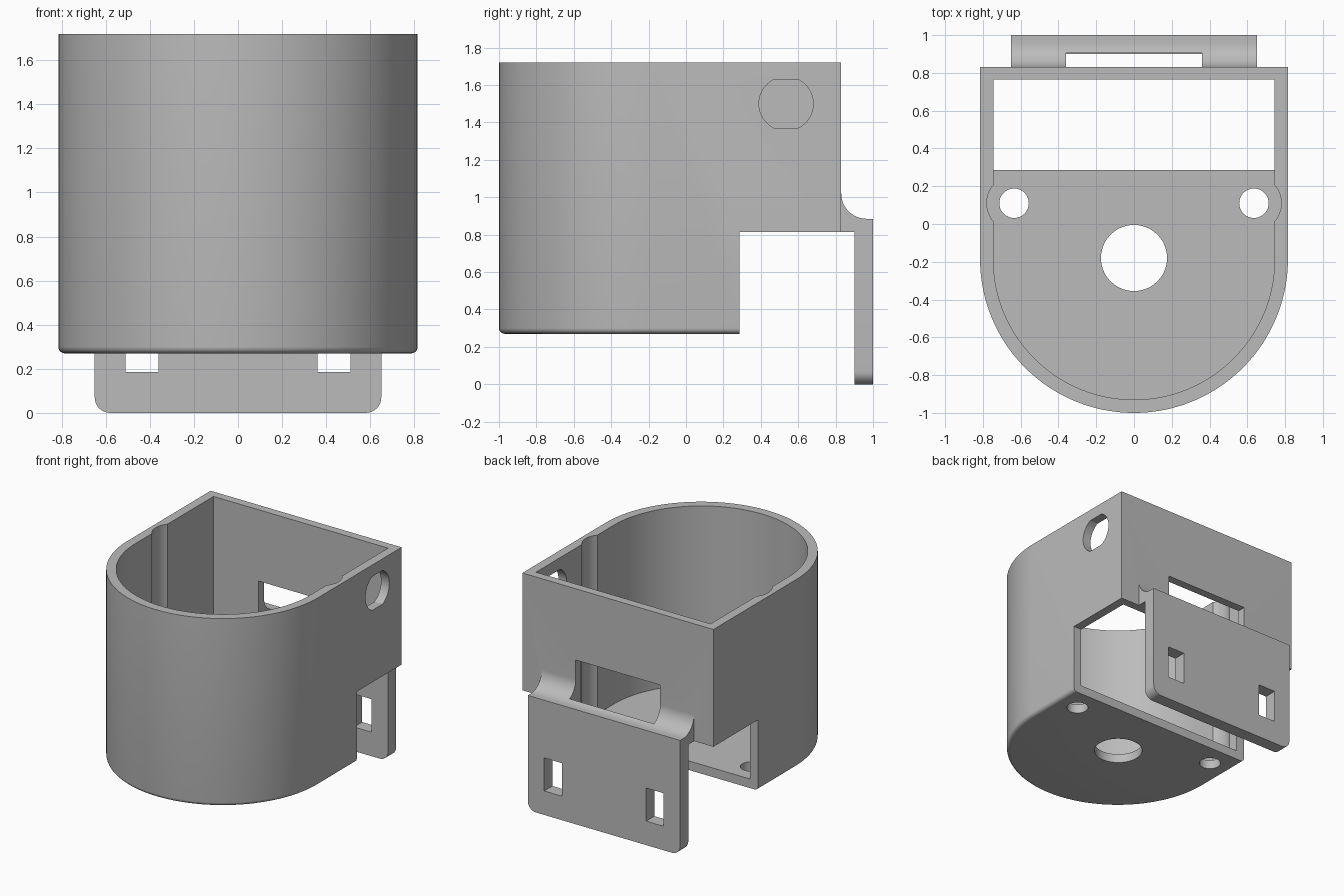
import bpy, bmesh
from math import pi, sin, cos, radians
from mathutils import Vector

cube = bpy.data.objects.get("Cube")
if cube:
    bpy.data.objects.remove(cube)

grey = bpy.data.materials.new("plain grey")
grey.use_nodes = True
COLOUR = (0.5, 0.5, 0.5, 1)
grey.diffuse_color = COLOUR
grey.node_tree.nodes["Principled BSDF"].inputs["Base Color"].default_value = COLOUR


def arc(cx, cy, r, a0, a1, n):
    return [(cx + r * cos(radians(a0 + (a1 - a0) * i / n)),
             cy + r * sin(radians(a0 + (a1 - a0) * i / n))) for i in range(n + 1)]


def prism(name, pts, axis, lo, hi, bevel=0):
    """Extrude a 2D outline along an axis from lo to hi; bevel rounds the low rim."""
    place = {"x": lambda p, t: (t, p[0], p[1]),
             "y": lambda p, t: (p[0], t, p[1]),
             "z": lambda p, t: (p[0], p[1], t)}[axis]
    bm = bmesh.new()
    base = bm.faces.new([bm.verts.new(place(p, lo)) for p in pts])
    rim = list(base.edges)
    out = bmesh.ops.extrude_face_region(bm, geom=[base], use_keep_orig=True)
    moved = [v for v in out["geom"] if isinstance(v, bmesh.types.BMVert)]
    bmesh.ops.translate(bm, verts=moved, vec=Vector(place((0, 0), hi - lo)))
    bmesh.ops.recalc_face_normals(bm, faces=bm.faces)
    if bevel:
        bmesh.ops.bevel(bm, geom=rim, offset=bevel, segments=5, profile=0.5,
                        affect="EDGES")
    mesh = bpy.data.meshes.new(name)
    bm.to_mesh(mesh)
    bm.free()
    mesh.materials.append(grey)
    ob = bpy.data.objects.new(name, mesh)
    bpy.context.collection.objects.link(ob)
    return ob


def box(name, x0, x1, y0, y1, z0, z1):
    return prism(name, [(x0, y0), (x1, y0), (x1, y1), (x0, y1)], "z", z0, z1)


def combine(ob, other, operation="DIFFERENCE"):
    """Apply one boolean and discard the helper."""
    mod = ob.modifiers.new("cut", "BOOLEAN")
    mod.operation, mod.solver, mod.object = operation, "EXACT", other
    bpy.context.view_layer.objects.active = ob
    bpy.ops.object.modifier_apply(modifier=mod.name)
    bpy.data.objects.remove(other)


def u_outline(r, back):
    return [(r, back)] + [(-r, back)] + arc(0, -0.185, r, 180, 360, 72)


# Cup-shaped housing with rounded lower rim
housing = prism("housing", u_outline(0.815, 0.83), "z", 0.27, 1.72, bevel=0.03)
combine(housing, prism("cavity", u_outline(0.745, 0.765), "z", 0.34, 2))

# Lower rear notch
combine(housing, box("notch", -1, 1, 0.285, 1, 0, 0.815))

# Floor holes, and screw channels running up the side walls
combine(housing, prism("cable_hole", arc(0, -0.18, 0.175, 0, 352.5, 47), "z", 0, 0.6))
for s in (-1, 1):
    combine(housing, prism("channel", arc(s * 0.635, 0.11, 0.145, 0, 352.5, 47), "z", 0.34, 2))
    combine(housing, prism("screw_hole", arc(s * 0.635, 0.11, 0.078, 0, 350, 35), "z", 0, 0.6))

# Flat-topped round port in the left wall
port = arc(0.535, 1.5, 0.145, -63.7, 63.7, 16) + arc(0.535, 1.5, 0.145, 116.3, 243.7, 16)
combine(housing, prism("port", port, "x", 0.6, 1))

# Filleted ledge that carries the rear plate
ledge = [(0.8, 0.815), (0.95, 0.815), (0.95, 0.8858), (0.965, 0.885)]
ledge = [(0.8, 0.815), (1.0, 0.815), (1.0, 0.885)] + arc(0.965, 1.02, 0.135, 270, 180, 16) + [(0.8, 1.02)]
combine(housing, prism("ledge", ledge, "x", -0.65, 0.65), "UNION")

# Hanging plate with rounded lower corners and two slots
plate_outline = ([(0.65, 0.86), (-0.65, 0.86)] + arc(-0.58, 0.07, 0.07, 180, 270, 8)
                 + arc(0.58, 0.07, 0.07, 270, 360, 8))
combine(housing, prism("plate", plate_outline, "y", 0.9, 1.0), "UNION")
for s in (-1, 1):
    x0, x1 = sorted((s * 0.36, s * 0.51))
    combine(housing, box("slot", x0, x1, 0.85, 1.1, 0.185, 0.44))

# Rear window through wall and ledge
combine(housing, box("window", -0.36, 0.36, 0.7, 0.905, 0.7, 1.17))

# Smooth curves, keep edges sharp
bpy.ops.object.select_all(action="DESELECT")
housing.select_set(True)
bpy.context.view_layer.objects.active = housing
bpy.ops.object.shade_smooth_by_angle(angle=pi / 6)
